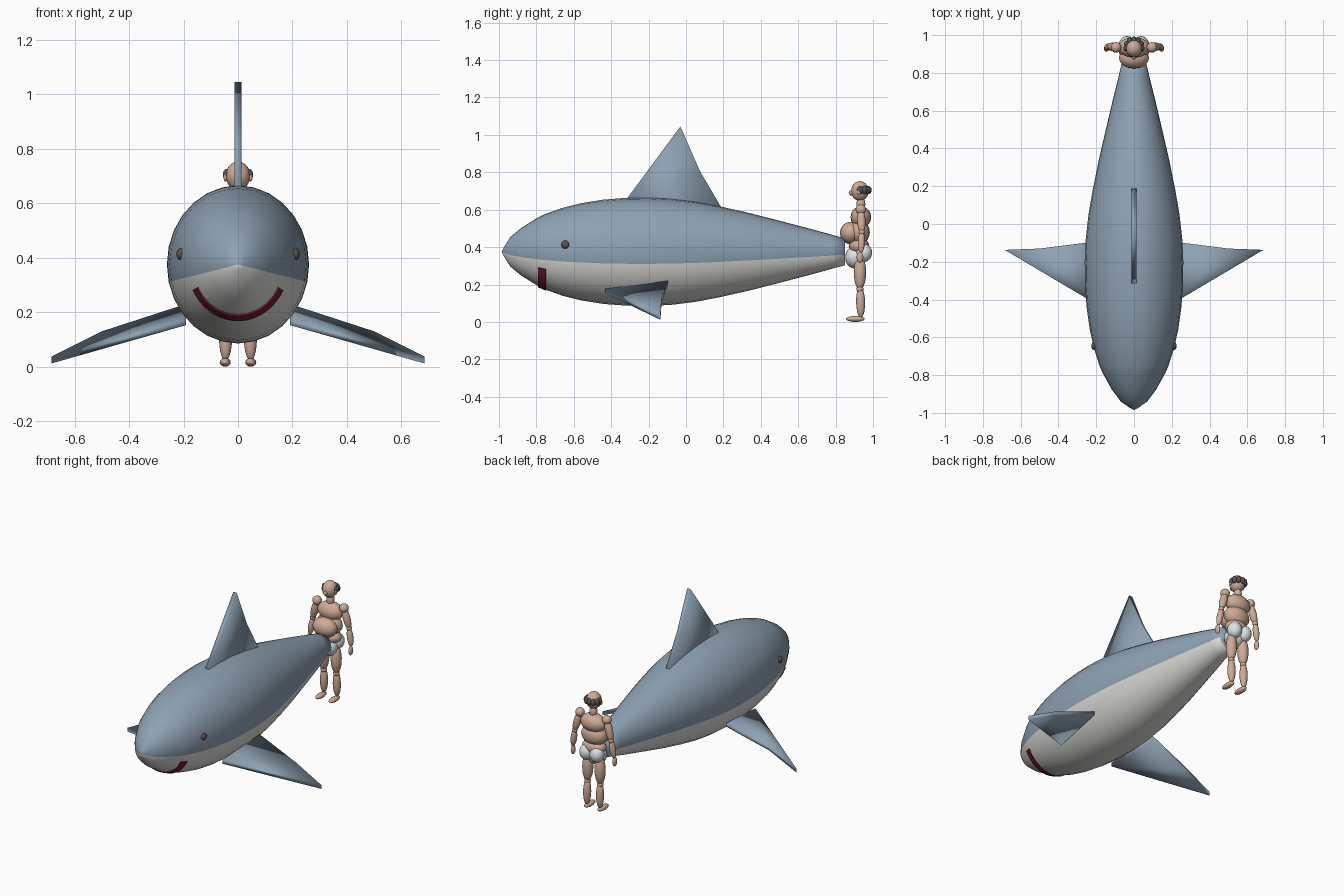
import bpy, bmesh, math
from mathutils import Vector

if "Cube" in bpy.data.objects:
    bpy.data.objects.remove(bpy.data.objects["Cube"])


def material(name, rgb):
    m = bpy.data.materials.new(name)
    m.diffuse_color = (*rgb, 1)
    m.use_nodes = True
    m.node_tree.nodes["Principled BSDF"].inputs["Base Color"].default_value = m.diffuse_color
    return m


BLUE = material("slate_blue", (0.27, 0.36, 0.45))
WHITE = material("belly_white", (0.70, 0.70, 0.67))
RED = material("dark_red", (0.17, 0.012, 0.025))
DARK = material("eye_brown", (0.11, 0.085, 0.07))
SKIN = material("skin", (0.62, 0.41, 0.31))
CLOTH = material("underwear_white", (0.72, 0.77, 0.79))
HAIR = material("hair_grey", (0.10, 0.09, 0.085))


def finish(bm, name, mats, smooth=True):
    bmesh.ops.recalc_face_normals(bm, faces=bm.faces)
    for f in bm.faces:
        f.smooth = smooth
    me = bpy.data.meshes.new(name)
    bm.to_mesh(me)
    bm.free()
    for m in mats:
        me.materials.append(m)
    ob = bpy.data.objects.new(name, me)
    bpy.context.collection.objects.link(ob)
    return ob


def ball(name, mat, pos, rad, axis=None):
    """Ellipsoid; its z axis may be turned along a direction."""
    bm = bmesh.new()
    bmesh.ops.create_uvsphere(bm, u_segments=16, v_segments=10, radius=1)
    turn = Vector(axis).to_track_quat('Z', 'Y') if axis else None
    for v in bm.verts:
        co = Vector(v.co[i] * rad[i] for i in range(3))
        v.co = (turn @ co if turn else co) + Vector(pos)
    return finish(bm, name, [mat])


def limb(name, mat, a, b, r):
    """Spindle-shaped limb between two joints."""
    a, b = Vector(a), Vector(b)
    return ball(name, mat, (a + b) / 2, (r, r, (b - a).length / 2 + 0.008), b - a)


# Body: stacked elliptical rings (y, radius) along the length
CZ, FLAT, SIDES = 0.375, 0.9, 28
PROFILE = [(-0.975, 0.022), (-0.94, 0.078), (-0.88, 0.128), (-0.79, 0.184), (-0.75, 0.203),
           (-0.66, 0.235), (-0.56, 0.260), (-0.44, 0.279), (-0.32, 0.288), (-0.2, 0.29),
           (-0.08, 0.284), (0.05, 0.268), (0.18, 0.243), (0.34, 0.207), (0.5, 0.166),
           (0.66, 0.124), (0.78, 0.091), (0.85, 0.072)]


def ring_point(y, r, a):
    return (r * FLAT * math.cos(a), y, CZ + r * math.sin(a))


bm = bmesh.new()
rings = [[bm.verts.new(ring_point(y, r, 2 * math.pi * i / SIDES)) for i in range(SIDES)]
         for y, r in PROFILE]
nose = bm.verts.new((0, -0.985, CZ))


def belly(i):
    # the belly colour covers everything more than one segment below the middle
    return 1 if SIDES / 2 + 1 <= i < SIDES - 1 else 0


for i in range(SIDES):
    j = (i + 1) % SIDES
    bm.faces.new((nose, rings[0][i], rings[0][j])).material_index = belly(i)
    for p, q in zip(rings, rings[1:]):
        bm.faces.new((p[i], q[i], q[j], p[j])).material_index = belly(i)
bm.faces.new(rings[-1])
finish(bm, "body", [BLUE, WHITE])

# Mouth: thin band that follows the underside of the snout
bm = bmesh.new()
rows = []
for k in range(25):
    a = math.radians(-153 + 126 * k / 24)
    rows.append([bm.verts.new(ring_point(y, r, a)) for y, r in
                 ((-0.79, 0.182), (-0.792, 0.189), (-0.75, 0.208), (-0.748, 0.2))])
for p, q in zip(rows, rows[1:]):
    for s in range(4):
        bm.faces.new((p[s], p[(s + 1) % 4], q[(s + 1) % 4], q[s]))
bm.faces.new(rows[0])
bm.faces.new(rows[-1])
finish(bm, "mouth", [RED], False)


# Fins: outline thickened along one direction
def fin(name, points, offset):
    bm = bmesh.new()
    off = Vector(offset)
    top = [bm.verts.new(Vector(p) + off) for p in points]
    low = [bm.verts.new(Vector(p) - off) for p in points]
    n = len(points)
    root, lead = n - 1, 0
    for i in range(1, n - 1):
        # fan from the front root corner
        bm.faces.new((top[lead], top[i], top[i + 1]))
        bm.faces.new((low[lead], low[i + 1], low[i]))
    for i in range(n):
        j = (i + 1) % n
        bm.faces.new((top[i], low[i], low[j], top[j]))
    return finish(bm, name, [BLUE])


fin("dorsal_fin", [(0, -0.33, 0.64), (0, -0.03, 1.045), (0, 0.075, 0.805),
                   (0, 0.19, 0.61), (0, 0.15, 0.55), (0, -0.25, 0.58)], (0.012, 0, 0))

for s, side in ((1, "right"), (-1, "left")):
    fin(side + "_pectoral_fin", [(s * 0.19, -0.43, 0.165), (s * 0.685, -0.137, 0.024),
                                 (s * 0.5, -0.13, 0.117), (s * 0.22, -0.095, 0.208)],
        (0, 0, 0.0125))
    ball(side + "_eye", DARK, (s * 0.21, -0.645, 0.413), (0.016, 0.022, 0.022))

# Swimmer behind the tail: head and torso
Y = 0.93
ball("head", SKIN, (0, Y, 0.70), (0.045, 0.047, 0.053))
ball("nose", SKIN, (0, 0.883, 0.69), (0.011, 0.013, 0.014))
limb("neck", SKIN, (0, 0.935, 0.60), (0, 0.935, 0.66), 0.024)
ball("chest", SKIN, (0, 0.935, 0.56), (0.085, 0.055, 0.058))
ball("waist", SKIN, (0, 0.925, 0.48), (0.085, 0.058, 0.065))
ball("paunch", SKIN, (0, 0.88, 0.475), (0.08, 0.057, 0.06))
ball("hips", SKIN, (0, 0.925, 0.405), (0.078, 0.055, 0.045))
ball("underwear_front", CLOTH, (0, 0.905, 0.345), (0.065, 0.055, 0.06))

# Hair wraps around the back of the head
for k in range(7):
    a = math.radians(-10 + 200 * k / 6)
    ball("hair_tuft_%d" % k, HAIR, (0.042 * math.cos(a), 0.938 + 0.038 * math.sin(a), 0.705),
         (0.014, 0.017, 0.021))

# Paired limbs
for s, side in ((1, "right"), (-1, "left")):
    shoulder, elbow = (s * 0.095, 0.935, 0.60), (s * 0.128, 0.94, 0.48)
    wrist = (s * 0.145, 0.935, 0.375)
    ball(side + "_ear", SKIN, (s * 0.046, 0.925, 0.695), (0.007, 0.011, 0.016))
    ball(side + "_shoulder", SKIN, shoulder, (0.028, 0.028, 0.028))
    limb(side + "_upper_arm", SKIN, shoulder, elbow, 0.023)
    ball(side + "_elbow", SKIN, elbow, (0.017, 0.017, 0.017))
    limb(side + "_forearm", SKIN, elbow, wrist, 0.019)
    ball(side + "_hand", SKIN, (s * 0.147, 0.93, 0.345), (0.012, 0.018, 0.03))
    ball(side + "_buttock", CLOTH, (s * 0.036, 0.95, 0.37), (0.044, 0.045, 0.05))
    limb(side + "_thigh", SKIN, (s * 0.042, 0.93, 0.35), (s * 0.045, 0.93, 0.18), 0.033)
    ball(side + "_knee", SKIN, (s * 0.045, 0.93, 0.175), (0.019, 0.019, 0.02))
    limb(side + "_shin", SKIN, (s * 0.045, 0.932, 0.18), (s * 0.046, 0.935, 0.03), 0.024)
    ball(side + "_foot", SKIN, (s * 0.047, 0.905, 0.016), (0.02, 0.05, 0.016))
